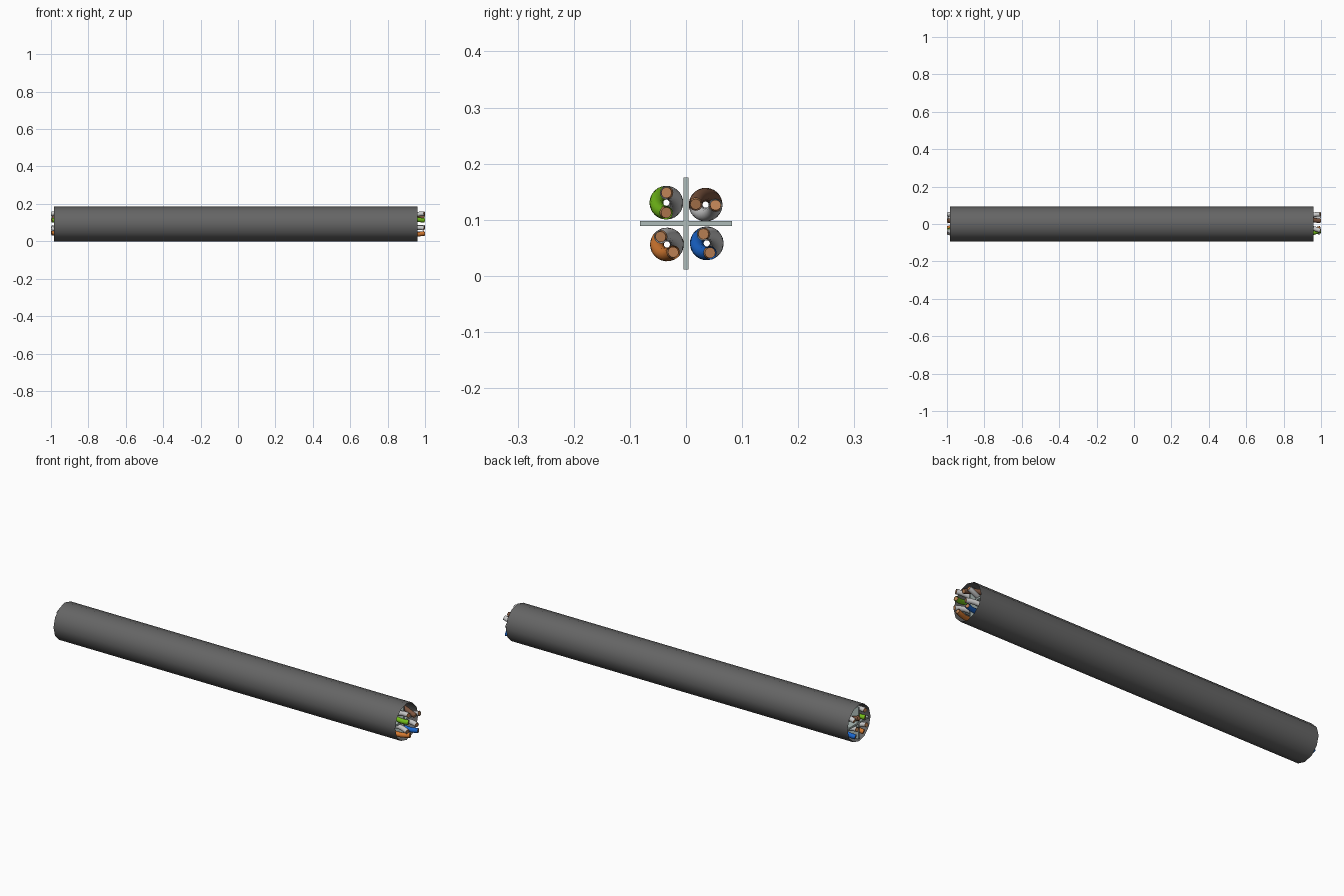
import bpy, math

if "Cube" in bpy.data.objects:
    bpy.data.objects.remove(bpy.data.objects["Cube"])

CZ = 0.0935  # height of the cable axis


def mat(name, rgb):
    m = bpy.data.materials.new(name)
    m.diffuse_color = (*rgb, 1)
    m.use_nodes = True
    m.node_tree.nodes["Principled BSDF"].inputs["Base Color"].default_value = m.diffuse_color
    return m


white = mat("white_plastic", (0.72, 0.72, 0.7))
copper = mat("copper", (0.5, 0.22, 0.09))


# Jacket: open twelve-sided sleeve
bpy.ops.mesh.primitive_cylinder_add(vertices=12, radius=0.0935, depth=1.945, end_fill_type='NOTHING',
                                    location=(-0.0125, 0, CZ), rotation=(0, math.pi / 2, 0))
jacket = bpy.context.object
jacket.name = "jacket"
jacket.data.materials.append(mat("dark_rubber", (0.13, 0.13, 0.13)))
bpy.ops.object.shade_smooth_by_angle(angle=math.radians(40))

# Cross-shaped separator
sep = mat("separator_grey", (0.42, 0.5, 0.48))
v, t = 0.082, 0.0045
outline = [(t, t), (v, t), (v, -t), (t, -t), (t, -v), (-t, -v),
           (-t, -t), (-v, -t), (-v, t), (-t, t), (-t, v), (t, v)]
n = len(outline)
x0, x1 = -0.985, 0.945
verts = [(x, y, z + CZ) for x in (x0, x1) for y, z in outline]
faces = [(i, (i + 1) % n, (i + 1) % n + n, i + n) for i in range(n)]
faces += [tuple(reversed(range(n))), tuple(range(n, 2 * n))]
me = bpy.data.meshes.new("separator")
me.from_pydata(verts, [], faces)
me.materials.append(sep)
bpy.context.collection.objects.link(bpy.data.objects.new("separator", me))


def strand(name, cy, cz, phase, turns, radius, material, caps):
    """One helical strand of a twisted pair."""
    cu = bpy.data.curves.new(name, 'CURVE')
    cu.dimensions = '3D'
    cu.bevel_depth = radius
    cu.bevel_resolution = 4
    cu.use_fill_caps = caps
    count = 24 * turns
    sp = cu.splines.new('POLY')
    sp.points.add(count)
    for i, p in enumerate(sp.points):
        f = i / count
        a = phase - f * turns * 2 * math.pi
        p.co = (0.996 - 1.992 * f, cy + 0.0178 * math.cos(a), cz + 0.0178 * math.sin(a), 1)
    cu.materials.append(material)
    bpy.context.collection.objects.link(bpy.data.objects.new(name, cu))


# Four twisted pairs: name, colour, centre y, centre z, angle of coloured wire, turns
pairs = [("green", (0.17, 0.5, 0.01), -0.035, 0.1305, -90, 6),
         ("brown", (0.2, 0.09, 0.05), 0.035, 0.127, 178, 6),
         ("orange", (0.65, 0.19, 0.03), -0.034, 0.056, -50, 6),
         ("blue", (0.01, 0.13, 0.6), 0.037, 0.058, -70, 6)]
for name, rgb, cy, cz, deg, turns in pairs:
    colour = mat(name + "_plastic", rgb)
    for label, m, off in ((name, colour, 0), (name + "_white", white, 180)):
        ph = math.radians(deg + off)
        strand(label + "_insulation", cy, cz, ph, turns, 0.0122, m, False)
        strand(label + "_copper_core", cy, cz, ph, turns, 0.0098, copper, True)
